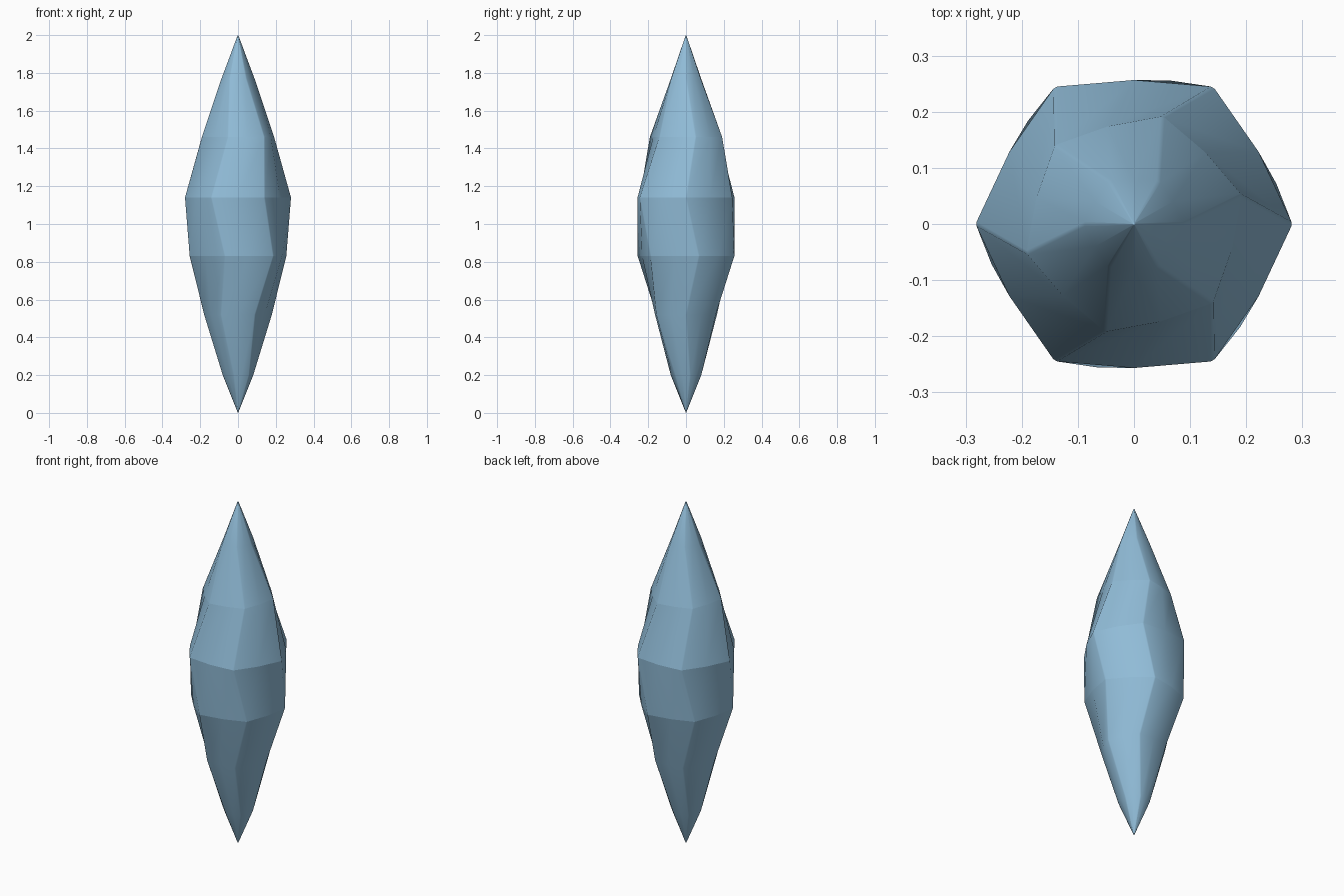
import bpy, bmesh, math

if "Cube" in bpy.data.objects:
    bpy.data.objects.remove(bpy.data.objects["Cube"])

# Rings of the crystal: height, corner radius, twist in degrees
RINGS = [(0.01, 0.005, 0), (0.20, 0.083, 15), (0.52, 0.180, 0), (0.83, 0.265, 15),
         (1.14, 0.282, 0), (1.46, 0.198, 15), (1.77, 0.088, 0), (1.996, 0.003, 0)]
MID = 0.91      # side midpoints sit slightly inside the corner radius
BEVEL = 0.004   # half width of the worn ridges


def ring_points(z, r, twist):
    """Six narrow bevelled corners with a shallow crease between each pair."""
    pts = []
    d = min(BEVEL / r, math.radians(6))
    for k in range(6):
        a = math.radians(twist + 60 * k)
        for ang, rad in ((a - d, r * 0.995), (a + d, r * 0.995),
                         (a + math.radians(30), r * MID)):
            pts.append((rad * math.cos(ang), rad * math.sin(ang), z))
    return pts


# Crystal body: skin the twisted rings and close both points
bm = bmesh.new()
loops = [[bm.verts.new(p) for p in ring_points(*ring)] for ring in RINGS]
n = len(loops[0])
for low, high in zip(loops, loops[1:]):
    for i in range(n):
        j = (i + 1) % n
        bm.faces.new((low[i], low[j], high[j], high[i]))
bottom = bm.verts.new((0, 0, 0))
top = bm.verts.new((0, 0, 2))
for i in range(n):
    j = (i + 1) % n
    bm.faces.new((bottom, loops[0][j], loops[0][i]))
    bm.faces.new((top, loops[-1][i], loops[-1][j]))
bmesh.ops.recalc_face_normals(bm, faces=bm.faces[:])

mesh = bpy.data.meshes.new("crystal_shard")
bm.to_mesh(mesh)
bm.free()
crystal = bpy.data.objects.new("crystal_shard", mesh)
bpy.context.collection.objects.link(crystal)

# Pale blue crystal colour
mat = bpy.data.materials.new("pale blue crystal")
mat.diffuse_color = (0.28, 0.50, 0.68, 1)
mat.use_nodes = True
mat.node_tree.nodes["Principled BSDF"].inputs["Base Color"].default_value = mat.diffuse_color
mesh.materials.append(mat)

# Soft ridges, crisp belts
bpy.context.view_layer.objects.active = crystal
crystal.select_set(True)
bpy.ops.object.shade_smooth_by_angle(angle=math.radians(30))
for e in mesh.edges:
    a, b = (mesh.vertices[v].co for v in e.vertices)
    if abs(a.z - b.z) < 1e-4 and 0.7 < a.z < 1.5:
        e.use_edge_sharp = True
